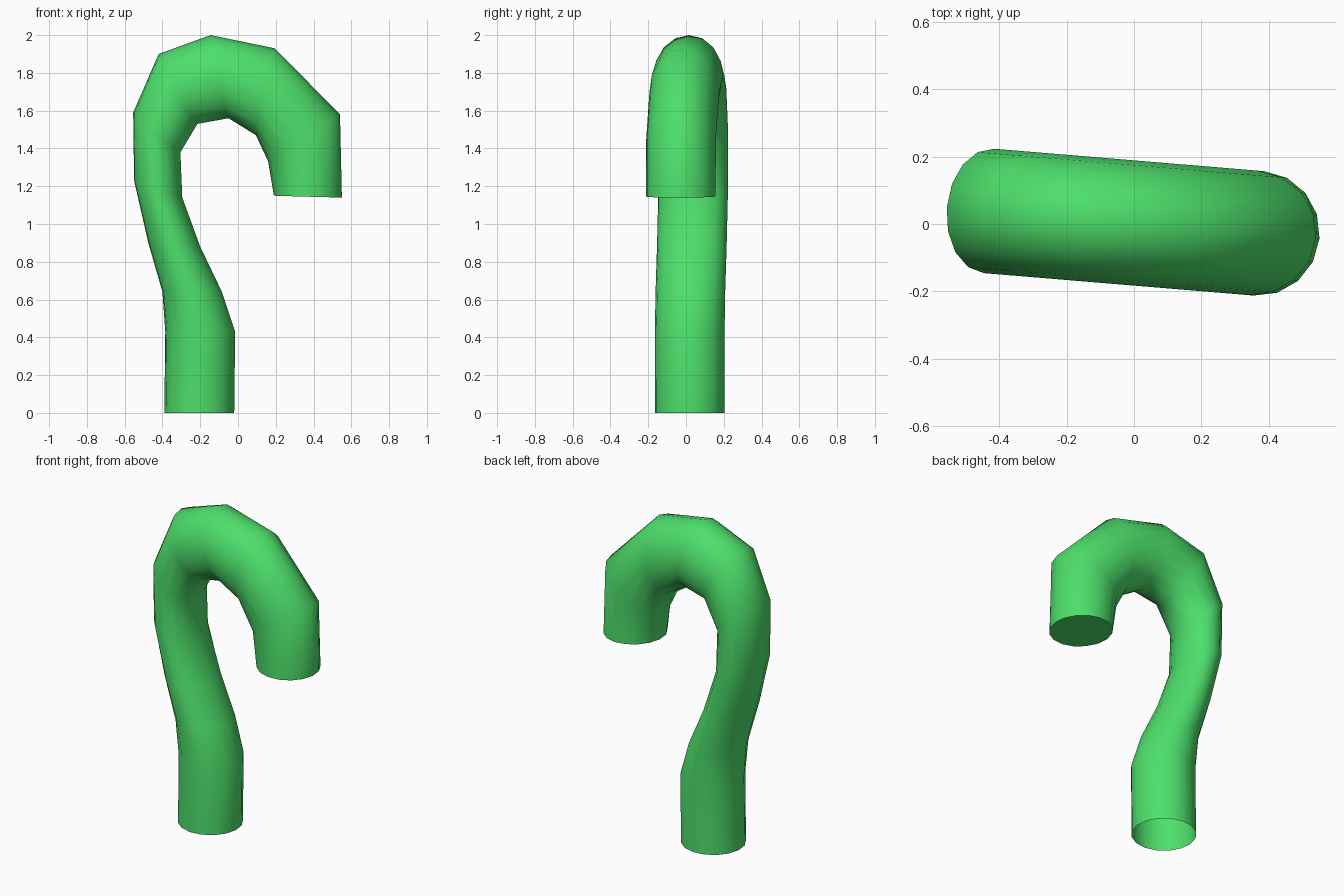
import bpy, bmesh, math
from mathutils import Vector

if "Cube" in bpy.data.objects:
    bpy.data.objects.remove(bpy.data.objects["Cube"])

SIDES = 16
HALF_DEPTH = 0.185
TILT = 0.083  # the hook plane is turned slightly about z

# Outer and inner edge of each ring, as (x, z) in the hook plane
outer = [(-.39, 0), (-.385, .43), (-.40, .64), (-.475, .90), (-.55, 1.23), (-.555, 1.59),
         (-.42, 1.90), (-.145, 2.0), (.195, 1.93), (.54, 1.58), (.55, 1.14)]
inner = [(-.02, 0), (-.015, .43), (-.085, .64), (-.20, .88), (-.295, 1.14), (-.305, 1.38),
         (-.215, 1.53), (-.05, 1.56), (.095, 1.47), (.16, 1.33), (.19, 1.15)]


def in_plane(p):
    return Vector((p[0], 0.003 - TILT * p[0], p[1]))


# Hooked tube: loft elliptical rings, open foot, closed tip
bm = bmesh.new()
side = Vector((TILT, 1, 0)).normalized() * HALF_DEPTH
rings = []
for o, i in zip(outer, inner):
    a, b = in_plane(o), in_plane(i)
    mid, arm = (a + b) / 2, (a - b) / 2
    angles = [2 * math.pi * k / SIDES for k in range(SIDES)]
    rings.append([bm.verts.new(mid + arm * math.cos(t) + side * math.sin(t)) for t in angles])
for r, s in zip(rings, rings[1:]):
    for k in range(SIDES):
        n = (k + 1) % SIDES
        bm.faces.new((r[k], s[k], s[n], r[n]))
bm.faces.new(rings[-1])
bmesh.ops.recalc_face_normals(bm, faces=bm.faces)

mesh = bpy.data.meshes.new("hooked_tube")
bm.to_mesh(mesh)
bm.free()
tube = bpy.data.objects.new("hooked_tube", mesh)
bpy.context.collection.objects.link(tube)

green = bpy.data.materials.new("green")
green.diffuse_color = (0.074, 0.74, 0.147, 1)
green.use_nodes = True
green.node_tree.nodes["Principled BSDF"].inputs["Base Color"].default_value = green.diffuse_color
mesh.materials.append(green)

# Smooth tube with a crisp tip edge
bpy.context.view_layer.objects.active = tube
tube.select_set(True)
bpy.ops.object.shade_smooth_by_angle(angle=math.radians(65))
